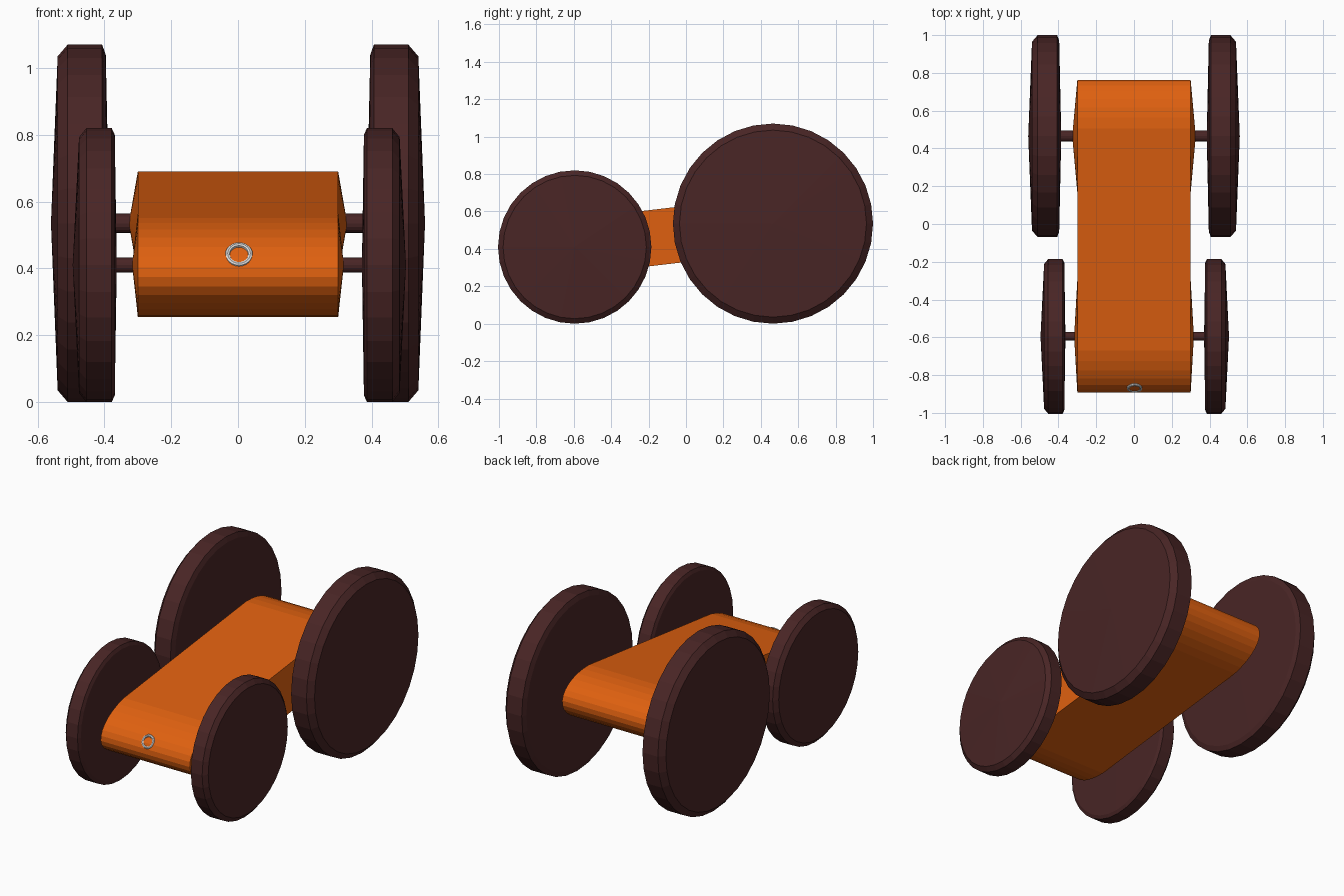
import bpy, bmesh, math
from mathutils import Vector

if "Cube" in bpy.data.objects:
    bpy.data.objects.remove(bpy.data.objects["Cube"])

SEG = 32
FRONT = (-0.595, 0.41)   # axle centres (y, z)
REAR = (0.465, 0.535)
TILT = math.atan2(REAR[1] - FRONT[1], REAR[0] - FRONT[0])


def material(name, col):
    m = bpy.data.materials.new(name)
    m.diffuse_color = (*col, 1)
    m.use_nodes = True
    m.node_tree.nodes["Principled BSDF"].inputs["Base Color"].default_value = m.diffuse_color
    return m


BROWN = material("dark brown", (0.066, 0.0185, 0.0185))
ORANGE = material("orange", (0.74, 0.118, 0.005))
SILVER = material("silver", (0.75, 0.75, 0.75))


def finish(bm, name, mat):
    bmesh.ops.recalc_face_normals(bm, faces=bm.faces)
    me = bpy.data.meshes.new(name)
    bm.to_mesh(me)
    bm.free()
    me.materials.append(mat)
    ob = bpy.data.objects.new(name, me)
    bpy.context.collection.objects.link(ob)
    return ob


def lathe_x(name, mat, profile, centre, side=1, dx=0.0, seg=SEG):
    """Revolve (x, radius) points about the x axis, capping both ends."""
    bm = bmesh.new()
    cy, cz = centre
    rings = []
    for x, r in profile:
        n = 1 if r == 0 else seg
        rings.append([bm.verts.new((side * x + dx,
                                    cy + r * math.cos(2 * math.pi * i / seg),
                                    cz + r * math.sin(2 * math.pi * i / seg)))
                      for i in range(n)])
    for a, b in zip(rings, rings[1:]):
        for i in range(seg):
            j = (i + 1) % seg
            loop = [a[i % len(a)], a[j % len(a)], b[j % len(b)], b[i % len(b)]]
            bm.faces.new(list(dict.fromkeys(loop)))
    for r in (rings[0], rings[-1]):
        if len(r) > 2:
            bm.faces.new(r)
    return finish(bm, name, mat)


def ellipse_point(centre, t, x):
    # point on the tilted oval round an axle
    u, v = 0.3 * math.cos(t), 0.152 * math.sin(t)
    c, s = math.cos(TILT), math.sin(TILT)
    return Vector((x, centre[0] + u * c - v * s, centre[1] + u * s + v * c))


# body: a slab with oval ends
step = 2 * math.pi / SEG
half = [(k - 7) * step for k in range(15)]
outline = [(REAR, t) for t in half] + [(FRONT, t + math.pi) for t in half]
bm = bmesh.new()
left = [bm.verts.new(ellipse_point(c, t, -0.3)) for c, t in outline]
right = [bm.verts.new(ellipse_point(c, t, 0.3)) for c, t in outline]
bm.faces.new(left)
bm.faces.new(right)
for i in range(len(left)):
    j = (i + 1) % len(left)
    bm.faces.new((left[i], left[j], right[j], right[i]))
finish(bm, "body", ORANGE)

# shallow cones on the body sides round each axle
for label, centre, tip in (("front", FRONT, 0.317), ("rear", REAR, 0.327)):
    for side, word in ((-1, "left"), (1, "right")):
        bm = bmesh.new()
        rim = [bm.verts.new(ellipse_point(centre, i * step, side * 0.3)) for i in range(SEG)]
        base = [bm.verts.new(ellipse_point(centre, i * step, side * 0.29)) for i in range(SEG)]
        # keep the hidden base well inside the body
        for v in base:
            v.co.yz = Vector(centre) + (v.co.yz - Vector(centre)) * 0.9
        apex = bm.verts.new((side * tip, *centre))
        for i in range(SEG):
            j = (i + 1) % SEG
            bm.faces.new((rim[i], rim[j], apex))
            bm.faces.new((rim[i], base[i], base[j], rim[j]))
        bm.faces.new(base)
        finish(bm, f"{label}_{word}_side_cone", ORANGE)

# wheels with domed faces
rear_wheel = [(0.385, 0), (0.396, 0.505), (0.407, 0.535), (0.51, 0.535), (0.54, 0.5), (0.56, 0)]
front_wheel = [(0.367, 0), (0.373, 0.39), (0.382, 0.41), (0.458, 0.41), (0.48, 0.383), (0.499, 0)]
for side, word in ((-1, "left"), (1, "right")):
    lathe_x(f"rear_{word}_wheel", BROWN, rear_wheel, REAR, side)
    lathe_x(f"front_{word}_wheel", BROWN, front_wheel, FRONT, side, dx=0.004)

# axles
lathe_x("rear_axle", BROWN, [(-0.45, 0.029), (0.45, 0.029)], REAR, seg=16)
lathe_x("front_axle", BROWN, [(-0.42, 0.022), (0.42, 0.022)], FRONT, seg=16)

# pull ring on the nose
bpy.ops.mesh.primitive_torus_add(major_segments=24, minor_segments=8, major_radius=0.034,
                                 minor_radius=0.008, location=(0.003, -0.868, 0.441),
                                 rotation=(math.radians(60), 0, 0))
ring = bpy.context.object
ring.name = "pull_ring"
ring.data.materials.append(SILVER)
